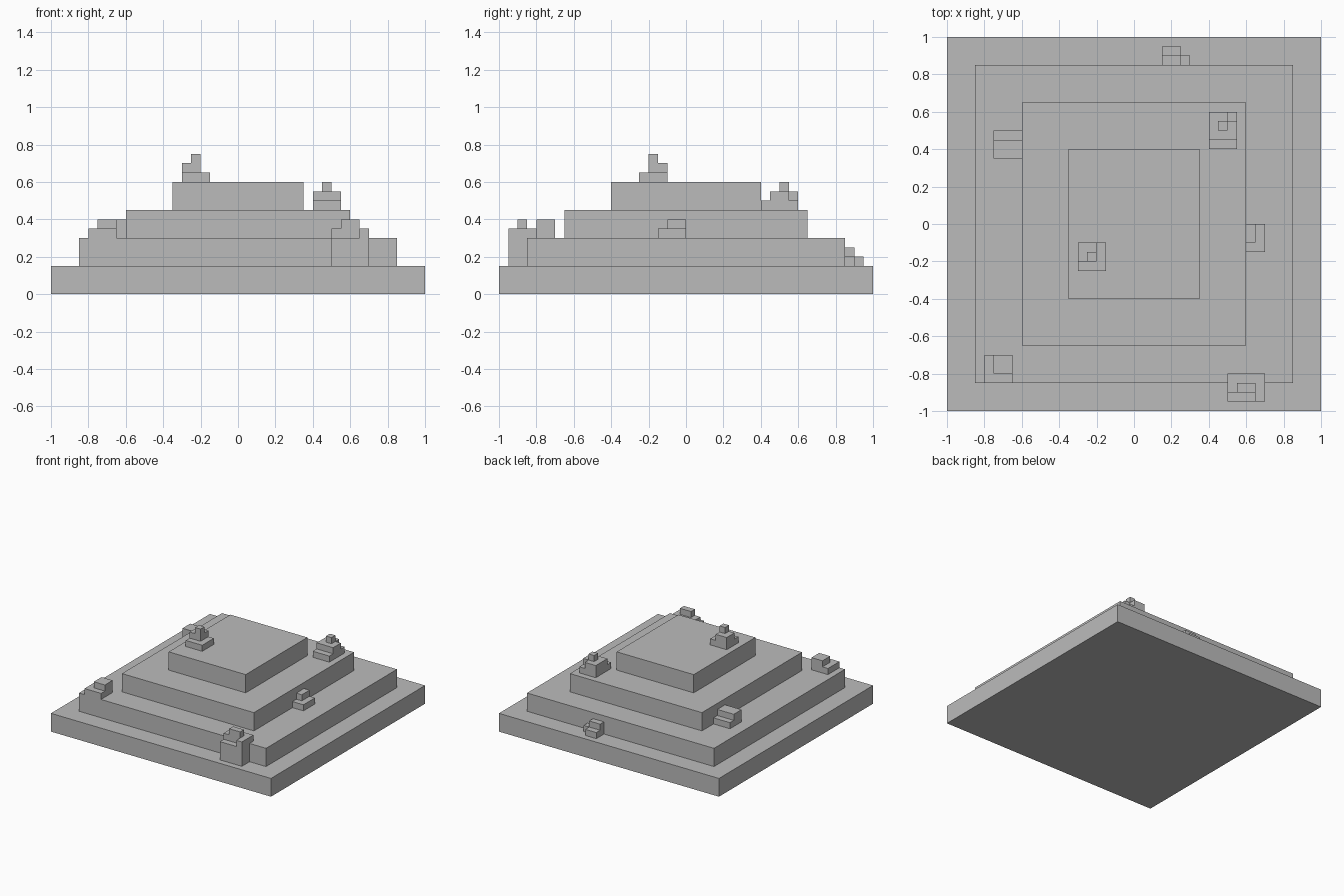
import bpy
import bmesh
from mathutils import Matrix, Vector

cube = bpy.data.objects.get("Cube")
if cube:
    bpy.data.objects.remove(cube)

stone = bpy.data.materials.new("grey_stone")
stone.use_nodes = True
GREY = (0.5, 0.5, 0.5, 1)
stone.diffuse_color = GREY
stone.node_tree.nodes["Principled BSDF"].inputs["Base Color"].default_value = GREY

UNIT = 0.05  # edge of one building block


def blocks(name, origin, boxes):
    """One object of boxes; each box is (corner, size) in block units from origin."""
    bm = bmesh.new()
    for corner, size in boxes:
        size = Vector(size)
        centre = (Vector(origin) + Vector(corner) + size / 2) * UNIT
        bmesh.ops.create_cube(
            bm, size=1,
            matrix=Matrix.Translation(centre) @ Matrix.Diagonal((*(size * UNIT), 1)))
    mesh = bpy.data.meshes.new(name)
    bm.to_mesh(mesh)
    bm.free()
    mesh.materials.append(stone)
    obj = bpy.data.objects.new(name, mesh)
    bpy.context.collection.objects.link(obj)


# Four stacked tiers: half width, half depth
tiers = {"base_tier": (20, 20), "lower_tier": (17, 17),
         "upper_tier": (12, 13), "top_tier": (7, 8)}
for level, (name, (w, d)) in enumerate(tiers.items()):
    blocks(name, (-w, -d, 3 * level), [((0, 0, 0), (2 * w, 2 * d, 3))])

# Rubble on the top tier
blocks("top_rubble", (-6, -5, 12), [
    ((0, 0, 0), (3, 3, 1)),
    ((0, 1, 1), (2, 2, 1)),
    ((1, 1, 2), (1, 1, 1))])

# Rubble on the upper tier, with a notched back corner
blocks("upper_rubble", (8, 8, 9), [
    ((0, 0, 0), (3, 4, 1)),
    ((0, 1, 1), (3, 2, 1)),
    ((0, 3, 1), (2, 1, 1)),
    ((1, 2, 2), (1, 1, 1))])

# Rubble against the sides of the upper tier
blocks("east_rubble", (12, -3, 6), [
    ((0, 0, 0), (2, 3, 1)),
    ((0, 1, 1), (1, 2, 1))])
blocks("west_rubble", (-15, 7, 6), [
    ((0, 0, 0), (3, 3, 1)),
    ((0, 0, 1), (3, 2, 1))])

# Rubble at the front corners
blocks("front_west_rubble", (-16, -17, 6), [
    ((0, 0, 0), (3, 3, 1)),
    ((1, 1, 1), (2, 2, 1))])
blocks("front_east_rubble", (10, -19, 3), [
    ((0, 0, 0), (4, 3, 3)),
    ((0, 1, 3), (4, 2, 1)),
    ((3, 0, 3), (1, 1, 1)),
    ((1, 1, 4), (2, 1, 1))])

# Rubble on the base behind the lower tier
blocks("back_rubble", (3, 17, 3), [
    ((0, 0, 0), (3, 1, 1)),
    ((0, 1, 0), (2, 1, 1)),
    ((0, 0, 1), (2, 1, 1))])
